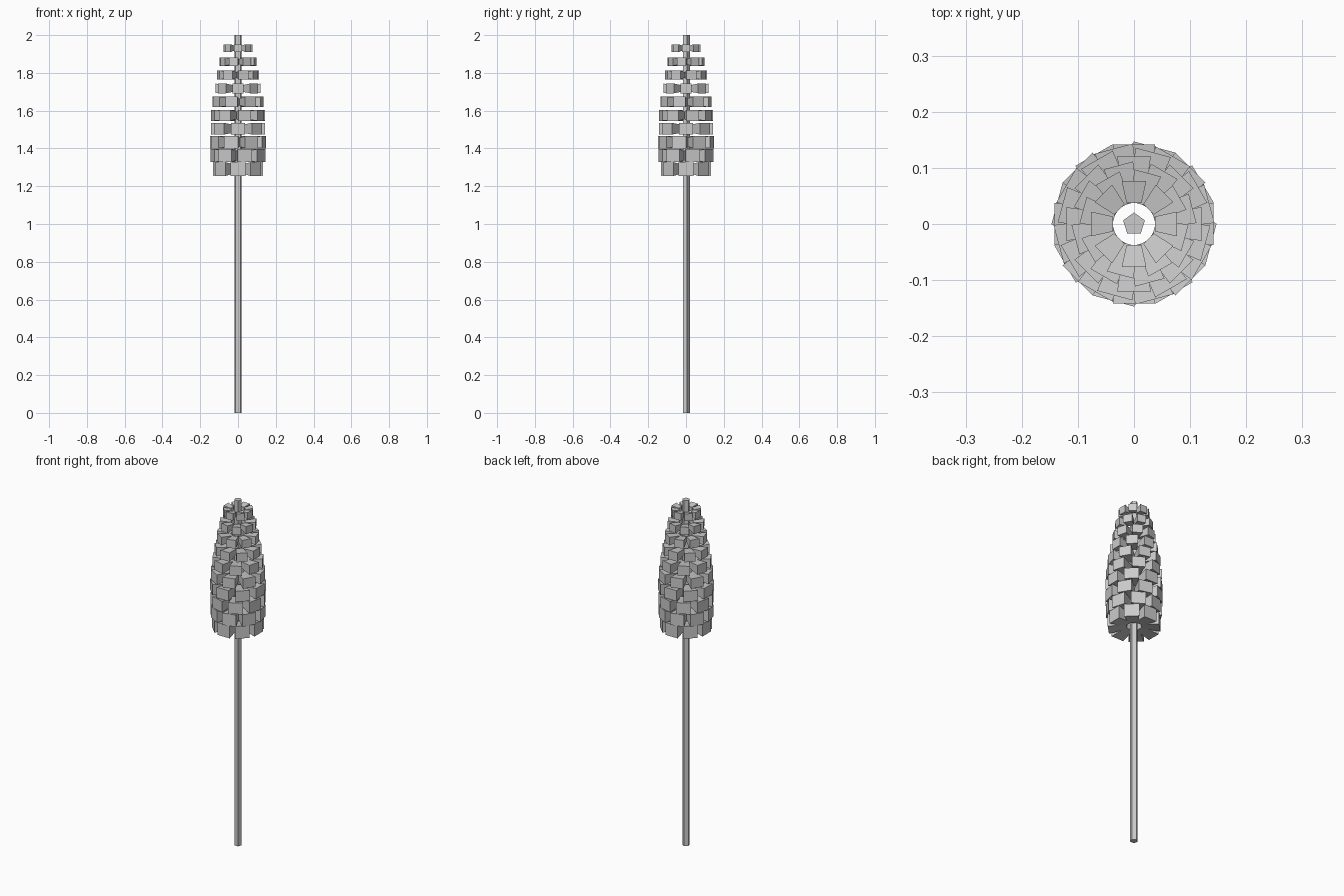
import bpy, bmesh
from math import radians, pi
from mathutils import Matrix, Vector

default = bpy.data.objects.get("Cube")
if default:
    bpy.data.objects.remove(default, do_unlink=True)

grey = bpy.data.materials.new("plain_grey")
grey.use_nodes = True
colour = (0.6, 0.6, 0.6, 1)
grey.diffuse_color = colour
grey.node_tree.nodes["Principled BSDF"].inputs["Base Color"].default_value = colour


def finish(bm, name):
    bmesh.ops.recalc_face_normals(bm, faces=bm.faces)
    mesh = bpy.data.meshes.new(name)
    bm.to_mesh(mesh)
    bm.free()
    mesh.materials.append(grey)
    obj = bpy.data.objects.new(name, mesh)
    bpy.context.collection.objects.link(obj)
    return obj


def add_wedge(bm, inner, outer, width, height, turn, z):
    """Block that widens from its inner end to its outer end."""
    taper = 0.6
    block = bmesh.ops.create_cube(bm, size=1)["verts"]
    for v in block:
        far = v.co.x > 0
        s = 1 if far else taper
        v.co = Vector((outer if far else inner, v.co.y * width * s, v.co.z * height * s))
    bmesh.ops.transform(bm, verts=block,
                        matrix=Matrix.Translation((0, 0, z)) @ Matrix.Rotation(turn, 4, "Z"))


# Five-sided stem with one corner towards the back
bm = bmesh.new()
bmesh.ops.create_cone(bm, cap_ends=True, segments=5, radius1=0.0205, radius2=0.0205, depth=2,
                      matrix=Matrix.Translation((0, 0, 1)))
corner = max(bm.verts, key=lambda v: v.co.y)
if abs(corner.co.x) > 0.001:
    bmesh.ops.rotate(bm, verts=bm.verts, matrix=Matrix.Rotation(pi, 3, "Z"))
finish(bm, "stem")

# Rings of wedges, from the tip down, each turned against the one above
radii = [0.077, 0.094, 0.108, 0.12, 0.132, 0.139, 0.142, 0.142, 0.139, 0.132]
for i, radius in enumerate(radii):
    t = i / (len(radii) - 1)
    bm = bmesh.new()
    for k in range(8):
        add_wedge(bm, 0.037, radius, 0.044 + 0.034 * min(1, t * 1.4), 0.041 + 0.031 * t,
                  radians(45 * k + 30 * i), 1.931 - 0.0711 * i)
    finish(bm, f"seed_ring_{i + 1}")
